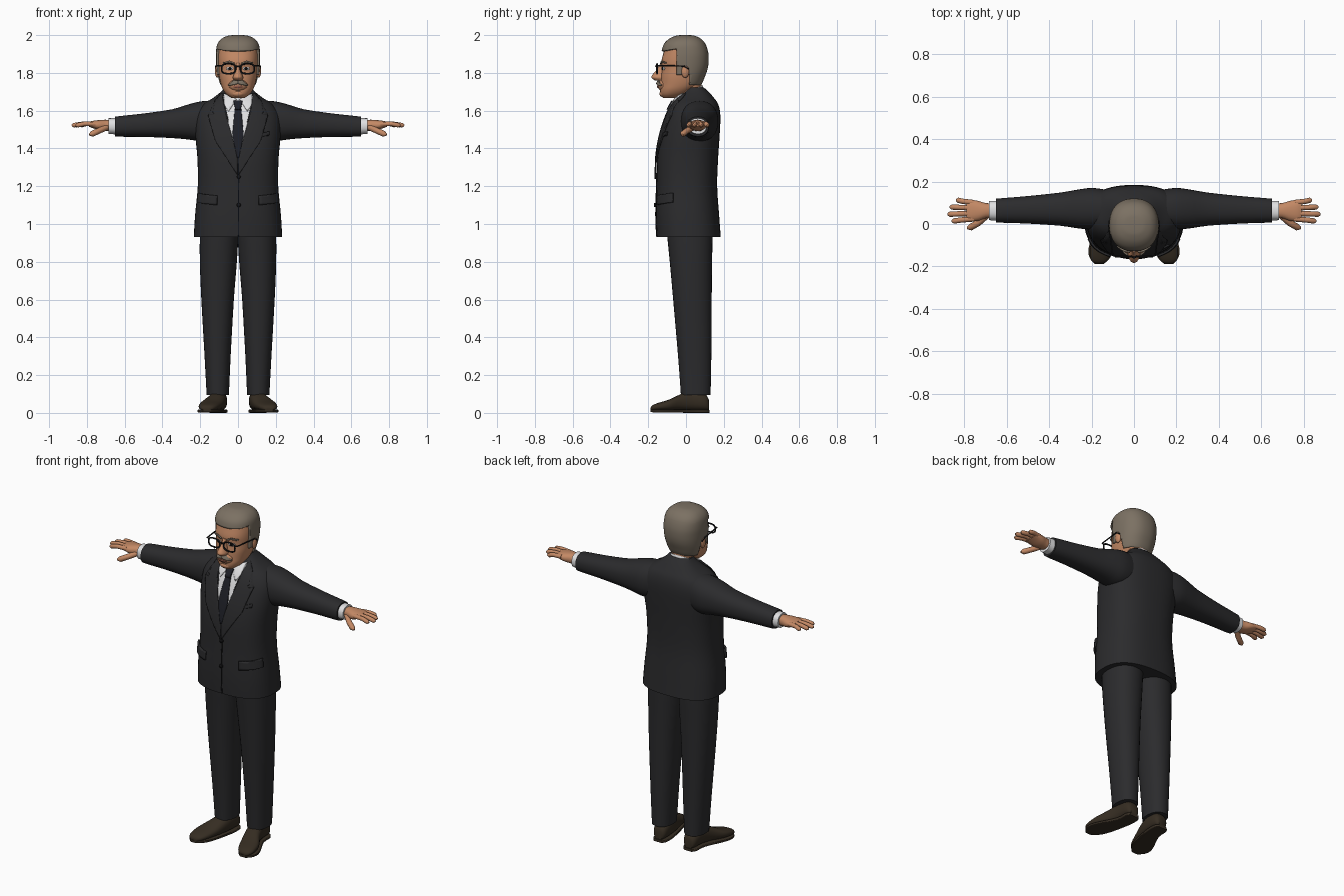
import bpy, bmesh, math
from mathutils import Vector
from mathutils.bvhtree import BVHTree

if "Cube" in bpy.data.objects:
    bpy.data.objects.remove(bpy.data.objects["Cube"])


def material(name, *rgb):
    m = bpy.data.materials.new(name)
    m.use_nodes = True
    m.diffuse_color = (*rgb, 1)
    bsdf = m.node_tree.nodes["Principled BSDF"]
    bsdf.inputs["Base Color"].default_value = (*rgb, 1)
    bsdf.inputs["Roughness"].default_value = 0.7
    return m


SUIT = material("charcoal suit", .024, .024, .026)
BLACK = material("black", .008, .008, .009)
TIE = material("dark tie", .013, .014, .02)
SHIRT = material("white shirt", .75, .75, .76)
SKIN = material("skin", .55, .25, .13)
HAIR = material("grey brown hair", .2, .165, .125)
SHOE = material("brown leather", .036, .026, .016)
LIP = material("lips", .36, .13, .085)
parts = []


def finish(name, bm, mat, fix=True):
    if fix:
        bmesh.ops.recalc_face_normals(bm, faces=bm.faces)
    me = bpy.data.meshes.new(name)
    bm.to_mesh(me)
    bm.free()
    me.materials.append(mat)
    ob = bpy.data.objects.new(name, me)
    bpy.context.collection.objects.link(ob)
    parts.append(ob)
    return ob


def smooth_rings(rings, steps):
    """Catmull-Rom interpolation between cross-sections."""
    out = []
    for i in range(len(rings) - 1):
        a, b, c, d = (rings[max(0, min(len(rings) - 1, i + k))] for k in (-1, 0, 1, 2))
        for j in range(steps):
            t = j / steps
            out.append([q + .5 * t * (r - p + t * (2*p - 5*q + 4*r - s + t * (3*(q - r) + s - p)))
                        for p, q, r, s in zip(a, b, c, d)])
    return out + [list(rings[-1])]


def loft_mesh(rings, axis="z", side=1, n=32, power=2.3, steps=3, slope=0):
    """Rings are (position, u centre, u radius, v low, v high)."""
    bm = bmesh.new()
    loops = []
    for t, uc, ru, v0, v1 in smooth_rings(rings, steps):
        loop = []
        for k in range(n):
            c, s = math.cos(math.tau * k / n), math.sin(math.tau * k / n)
            u = uc + ru * math.copysign(abs(c) ** (2 / power), c)
            v = (v0 + v1) / 2 + (v1 - v0) / 2 * math.copysign(abs(s) ** (2 / power), s)
            x, y, z = {"z": (u, v, t + slope * v), "x": (t, u, v), "y": (u, t, v)}[axis]
            loop.append(bm.verts.new((side * x, y, z)))
        loops.append(loop)
    for a, b in zip(loops, loops[1:]):
        for k in range(n):
            bm.faces.new((a[k], a[(k + 1) % n], b[(k + 1) % n], b[k]))
    bm.faces.new(loops[0])
    bm.faces.new(loops[-1])
    return bm


def loft(name, rings, mat, **kw):
    return finish(name, loft_mesh(rings, **kw), mat)


def ball(name, centre, radii, mat):
    bm = bmesh.new()
    bmesh.ops.create_uvsphere(bm, u_segments=20, v_segments=12, radius=1)
    for v in bm.verts:
        v.co = Vector(centre) + Vector(a * b for a, b in zip(v.co, radii))
    return finish(name, bm, mat)


def tube(name, pts, radius, mat, closed=False, ends=1.0):
    cu = bpy.data.curves.new(name, "CURVE")
    cu.dimensions = "3D"
    cu.bevel_depth, cu.bevel_resolution, cu.use_fill_caps = radius, 3, True
    sp = cu.splines.new("POLY")
    sp.points.add(len(pts) - 1)
    for p, co in zip(sp.points, pts):
        p.co = (*co, 1)
    sp.points[-1].radius = ends
    sp.use_cyclic_u = closed
    ob = bpy.data.objects.new(name, cu)
    me = bpy.data.meshes.new_from_object(ob)
    bpy.data.objects.remove(ob)
    bm = bmesh.new()
    bm.from_mesh(me)
    return finish(name, bm, mat)


def surface(*obs):
    bm = bmesh.new()
    for ob in obs:
        bm.from_mesh(ob.data)
    tree = BVHTree.FromBMesh(bm)
    bm.free()
    return tree


def plate(name, outline, mat, tree, lift=.002, thick=.008, side=1, angle=0, grid=.014):
    """Thin panel draped on a surface, cast from the front or at an angle."""
    bm = bmesh.new()
    bm.faces.new([bm.verts.new((u, 0, z)) for u, z in outline])
    bmesh.ops.triangulate(bm, faces=bm.faces)
    for k, no in ((0, (1, 0, 0)), (1, (0, 0, 1))):
        vals = [p[k] for p in outline]
        for i in range(1, int((max(vals) - min(vals)) / grid) + 1):
            bmesh.ops.bisect_plane(bm, geom=bm.verts[:] + bm.edges[:] + bm.faces[:],
                                   plane_co=Vector(no) * (min(vals) + i * grid), plane_no=no)
    a = math.radians(angle)
    d = Vector((-side * math.sin(a), math.cos(a), 0))
    r = Vector((side * math.cos(a), math.sin(a), 0))
    for v in bm.verts:
        o = r * v.co.x + Vector((0, 0, v.co.z)) - d * 2
        hit = tree.ray_cast(o, d)[0] or tree.find_nearest(o + d * 1.9)[0]
        v.co = hit - d * lift
    ob = finish(name, bm, mat, False)
    mod = ob.modifiers.new("thickness", "SOLIDIFY")
    mod.thickness, mod.offset = thick, 0
    return ob


def oval(cx, cz, rx, rz, n=14):
    return [(cx + rx * math.cos(math.tau * k / n), cz + rz * math.sin(math.tau * k / n)) for k in range(n)]


# Jacket body
jacket = loft("jacket", [
    (.93, 0, .234, -.155, .184), (1.05, 0, .227, -.16, .175), (1.2, 0, .213, -.156, .165),
    (1.35, 0, .215, -.152, .17), (1.47, 0, .226, -.132, .178), (1.57, 0, .225, -.1, .182),
    (1.63, 0, .19, -.072, .172), (1.665, 0, .135, -.047, .15), (1.7, 0, .09, -.015, .12),
    (1.722, 0, .07, .0, .095)], SUIT, n=48, power=2.5)
# Neck and shirt collar
loft("neck", [(1.6, 0, .068, -.045, .085), (1.7, 0, .066, -.045, .078), (1.79, 0, .07, -.05, .09)], SKIN)
collar = loft("shirt_collar", [(1.635, 0, .088, -.062, .1), (1.67, 0, .08, -.058, .092),
                               (1.692, 0, .073, -.052, .086)], SHIRT, slope=.5)
chest = surface(jacket, collar)
plate("shirt_front", [(-.078, 1.675), (.078, 1.675), (.05, 1.53), (0, 1.35), (-.05, 1.53)], SHIRT, chest)
plate("tie", [(-.016, 1.62), (.016, 1.62), (.03, 1.47), (.005, 1.35), (-.005, 1.35), (-.03, 1.47)],
      TIE, chest, .008)
plate("tie_knot", [(-.024, 1.652), (.024, 1.652), (.014, 1.605), (-.014, 1.605)], TIE, chest, .014, .0099)
plate("front_seam", [(0, .935), (.005, .935), (.005, 1.27), (0, 1.27)], BLACK, chest, .001, .004)
plate("breast_pocket", [(.09, 1.455), (.165, 1.47), (.165, 1.49), (.09, 1.475)], SUIT, chest, .004)
for z in (1.25, 1.1):
    plate("jacket_button", oval(.004, z, .011, .011), BLACK, chest, .007)

# Sleeves, cuffs, hands, lapels and trousers on both sides
for s, tag in ((1, "left"), (-1, "right")):
    plate(tag + "_collar_wing", [(.008, 1.66), (.075, 1.69), (.072, 1.63), (.05, 1.595)],
          SHIRT, chest, .008, side=s)
    plate(tag + "_lapel", [(.085, 1.692), (.12, 1.655), (.135, 1.59), (.115, 1.575), (.158, 1.575),
                           (.12, 1.44), (.004, 1.26), (0, 1.35), (.05, 1.53), (.07, 1.62)],
          SUIT, chest, .007, side=s)
    plate(tag + "_pocket_flap", [(-.07, 1.1), (.055, 1.115), (.055, 1.165), (-.07, 1.15)],
          SUIT, chest, .007, .0099, side=s, angle=58)
    loft(tag + "_sleeve", [
        (.1, .07, .085, 1.45, 1.655), (.19, .072, .098, 1.438, 1.65), (.26, .071, .092, 1.447, 1.634),
        (.35, .07, .078, 1.455, 1.607), (.5, .067, .065, 1.461, 1.585), (.62, .064, .058, 1.462, 1.572),
        (.652, .063, .056, 1.464, 1.568)], SUIT, axis="x", side=s)
    loft(tag + "_shirt_cuff", [(.63, .063, .047, 1.473, 1.56), (.685, .063, .045, 1.477, 1.56)],
         SHIRT, axis="x", side=s, steps=1)
    loft(tag + "_palm", [
        (.66, .063, .034, 1.49, 1.548), (.7, .063, .036, 1.492, 1.552), (.735, .062, .047, 1.496, 1.55),
        (.77, .063, .05, 1.508, 1.546), (.79, .064, .044, 1.515, 1.54)], SKIN, axis="x", side=s, n=20)
    for finger, y0, y1, tip in (("index", .024, .014, .86), ("middle", .05, .046, .88),
                                ("ring", .076, .08, .87), ("little", .101, .112, .84)):
        tube(f"{tag}_{finger}_finger", [
            (s * .755, y0, 1.529), (s * (.77 + tip) / 2, (y0 + y1) / 2, 1.53),
            (s * (tip - .01), y1, 1.523), (s * tip, y1, 1.521)], .0125, SKIN, ends=.4)
    tube(tag + "_thumb", [(s * .695, .04, 1.512), (s * .735, .005, 1.494), (s * .772, -.016, 1.477),
                          (s * .786, -.02, 1.472)], .0155, SKIN, ends=.4)
    loft(tag + "_trouser_leg", [
        (.095, .107, .059, -.027, .13), (.3, .108, .069, -.042, .134), (.6, .108, .086, -.068, .136),
        (.8, .104, .098, -.086, .138), (.95, .1, .102, -.1, .14), (1.05, .1, .1, -.1, .13)],
        SUIT, side=s, power=2.2)
    loft(tag + "_shoe", [
        (.121, .1, .026, .012, .07), (.1, .1, .041, .012, .1), (.03, .104, .045, .012, .115),
        (-.03, .118, .05, .012, .098), (-.09, .143, .058, .012, .07), (-.15, .158, .05, .012, .052),
        (-.178, .163, .034, .012, .04), (-.187, .164, .016, .012, .028)],
        SHOE, axis="y", side=s, n=24, power=2.4)
    loft(tag + "_shoe_sole", [
        (.124, .1, .028, 0, .016), (.1, .1, .044, 0, .018), (.03, .104, .046, 0, .018),
        (-.09, .145, .063, .002, .018), (-.15, .16, .053, .002, .018), (-.188, .164, .022, .004, .018)],
        SHOE, axis="y", side=s, n=24, power=6)

# Head
skull = [(1.668, 0, .036, -.122, -.045), (1.685, 0, .06, -.134, .0), (1.71, 0, .079, -.137, .04),
         (1.74, 0, .091, -.134, .072), (1.78, 0, .1, -.132, .09), (1.82, 0, .104, -.128, .104),
         (1.86, 0, .107, -.13, .11), (1.9, 0, .107, -.121, .108), (1.94, 0, .1, -.108, .094),
         (1.968, 0, .078, -.08, .07), (1.984, 0, .045, -.045, .038), (1.988, 0, .015, -.02, .01)]
head = loft("head", skull, SKIN, steps=4)
muzzle = ball("muzzle", (0, -.113, 1.735), (.052, .038, .036), SKIN)
ball("chin", (0, -.115, 1.69), (.036, .026, .02), SKIN)
loft("nose", [(1.852, 0, .012, -.135, -.1), (1.82, 0, .015, -.153, -.1), (1.79, 0, .023, -.178, -.1),
              (1.774, 0, .028, -.183, -.1), (1.76, 0, .02, -.165, -.1)], SKIN, n=20, power=2)

# Hair shell: cut along the hairline, face side removed
bm = loft_mesh([(z + .012 * max(0, min(1, (z - 1.85) / .1)), u, r + .01, a - .01, b + .01)
                for z, u, r, a, b in skull], steps=5, n=48)
for co, no in (((0, -.05, 0), (0, 1, 0)), ((0, .02, 0), (0, 1, 0)), ((0, 0, 1.735), (0, 0, 1)),
               ((0, 0, 1.79), (0, 0, 1)), ((0, 0, 1.935), (0, -.15, 1))):
    bmesh.ops.bisect_plane(bm, geom=bm.verts[:] + bm.edges[:] + bm.faces[:], plane_co=co, plane_no=no)


def is_hair(c):
    return (c.z - .15 * c.y > 1.935 or (c.y > -.05 and c.z > 1.79) or (c.y > .02 and c.z > 1.735))


bmesh.ops.delete(bm, geom=[f for f in bm.faces if not is_hair(f.calc_center_median())], context="FACES")
hair = finish("hair", bm, HAIR)
shell = hair.modifiers.new("thickness", "SOLIDIFY")
shell.thickness, shell.offset = .016, 0 - 1

# Face details
face = surface(head, muzzle)
plate("lower_lip", oval(0, 1.727, .026, .007), LIP, face, .001, .006, grid=.008)
for s, tag in ((1, "left"), (-1, "right")):
    plate(tag + "_eye", oval(.043, 1.823, .018, .009), SHIRT, face, .001, .004, s)
    plate(tag + "_iris", oval(.043, 1.823, .008, .008), BLACK, face, .003, .004, s)
    plate(tag + "_eyebrow", [(.018, 1.853), (.045, 1.864), (.078, 1.856), (.076, 1.849),
                             (.045, 1.855), (.018, 1.845)], HAIR, face, .004, .008, s)
    plate(tag + "_moustache", [(0, 1.76), (.022, 1.759), (.05, 1.737), (.046, 1.731), (0, 1.742)],
          HAIR, face, .004, .009, s, grid=.008)
    ball(tag + "_ear", (s * .109, -.004, 1.808), (.013, .021, .034), SKIN)
    # Spectacles
    rim = [(s * (.05 + .037 * math.copysign(abs(math.cos(a)) ** .7, math.cos(a))), -.153,
            1.822 + .026 * math.copysign(abs(math.sin(a)) ** .7, math.sin(a)))
           for a in (math.tau * k / 24 for k in range(24))]
    tube(tag + "_spectacle_rim", rim, .0045, BLACK, closed=True)
    tube(tag + "_spectacle_arm", [(s * .084, -.153, 1.836), (s * .1, -.148, 1.838), (s * .118, -.01, 1.836),
                                  (s * .116, .015, 1.82)], .004, BLACK)
tube("spectacle_bridge", [(-.014, -.153, 1.832), (0, -.159, 1.836), (.014, -.153, 1.832)], .0045, BLACK)

# Smooth shading with sharp hems and edges
bpy.ops.object.select_all(action="DESELECT")
for ob in parts:
    ob.select_set(True)
bpy.context.view_layer.objects.active = jacket
bpy.ops.object.shade_smooth_by_angle(angle=math.radians(45))
